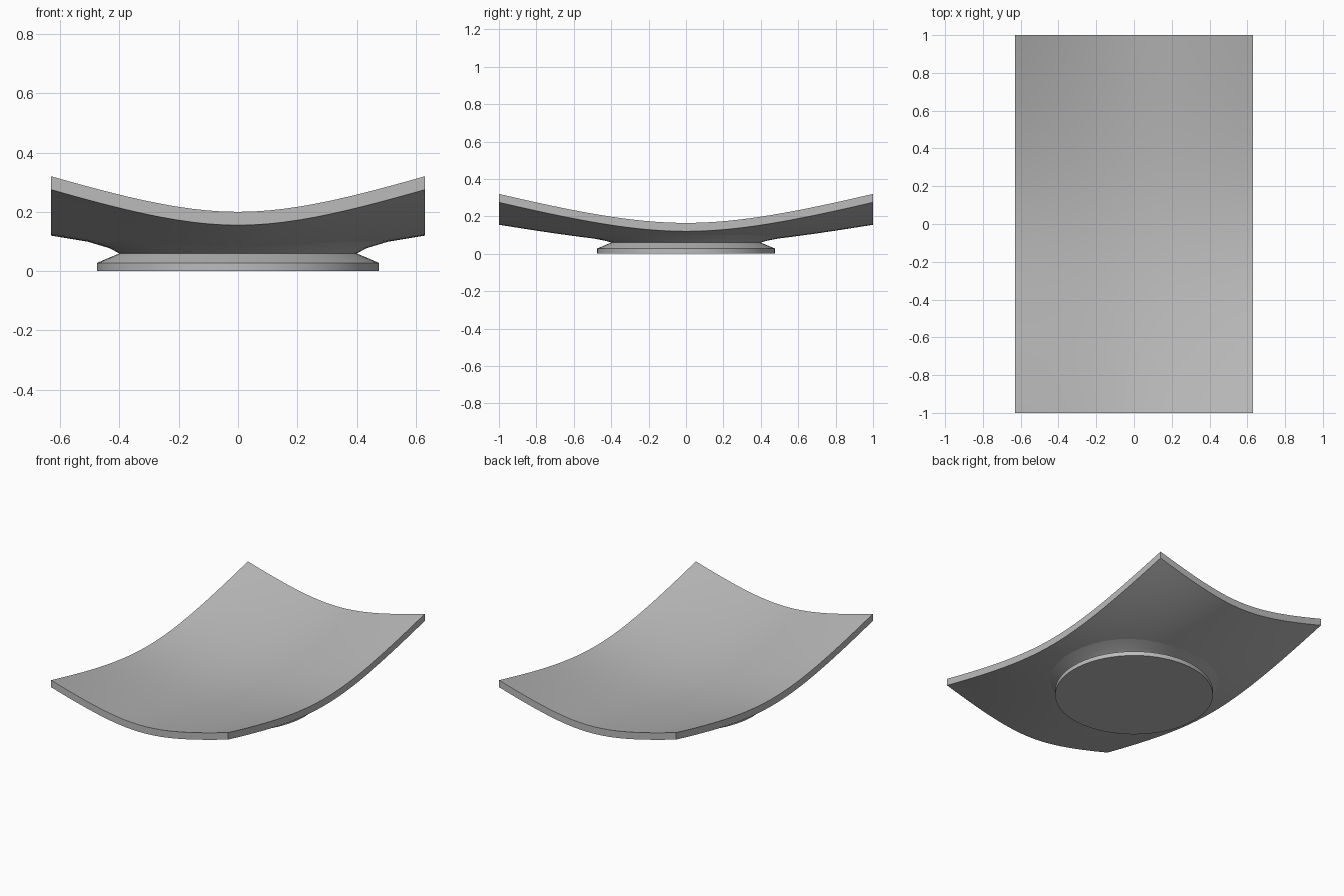
import bpy
import bmesh
from math import sin, cos, pi, sqrt

cube = bpy.data.objects.get("Cube")
if cube:
    bpy.data.objects.remove(cube, do_unlink=True)

HALF_X, HALF_Y, THICK = 0.63, 1.0, 0.045
SEGMENTS = 64

gray = bpy.data.materials.new("plain gray")
gray.use_nodes = True
gray.diffuse_color = (0.5, 0.5, 0.5, 1)
gray.node_tree.nodes["Principled BSDF"].inputs["Base Color"].default_value = (0.5, 0.5, 0.5, 1)


def curl(u, k=0.6):
    """Rounded in the middle, nearly straight towards the rim; 0 to 1."""
    return (sqrt(u * u + k * k) - k) / (sqrt(1 + k * k) - k)


def top_height(x, y):
    f, g = curl(x / HALF_X), curl(y / HALF_Y)
    return 0.093 + 0.072 * f + 0.107 * g + 0.048 * f * g


def finish(bm, name, angle):
    bmesh.ops.recalc_face_normals(bm, faces=bm.faces)
    mesh = bpy.data.meshes.new(name)
    bm.to_mesh(mesh)
    bm.free()
    mesh.materials.append(gray)
    obj = bpy.data.objects.new(name, mesh)
    bpy.context.collection.objects.link(obj)
    bpy.ops.object.select_all(action='DESELECT')
    obj.select_set(True)
    bpy.context.view_layer.objects.active = obj
    bpy.ops.object.shade_smooth_by_angle(angle=angle)
    return obj


# Curved rectangular plate: a bent grid, extruded down to its thickness
bm = bmesh.new()
bmesh.ops.create_grid(bm, x_segments=24, y_segments=36, size=1)
for v in bm.verts:
    v.co.x *= HALF_X
    v.co.y *= HALF_Y
    v.co.z = top_height(v.co.x, v.co.y)
lower = bmesh.ops.extrude_face_region(bm, geom=bm.faces[:], use_keep_orig=True)
for v in lower["geom"]:
    if isinstance(v, bmesh.types.BMVert):
        v.co.z -= THICK
finish(bm, "curved_plate", pi / 6)


# Round foot with a pinched waist that flares into the underside of the plate
def ring(bm, radius, height):
    verts = []
    for i in range(SEGMENTS):
        a = 2 * pi * i / SEGMENTS
        x, y = radius * cos(a), radius * sin(a)
        z = height(x, y) if callable(height) else height
        verts.append(bm.verts.new((x, y, z)))
    return verts


def underside(x, y):
    return top_height(x, y) - THICK + 0.002


def flare(x, y):
    return 0.4 * 0.06 + 0.6 * underside(x, y)


bm = bmesh.new()
rings = [ring(bm, r, z) for r, z in (
    (0.475, 0), (0.475, 0.028), (0.4, 0.06), (0.435, flare), (0.52, underside))]
for low, high in zip(rings, rings[1:]):
    for i in range(SEGMENTS):
        j = (i + 1) % SEGMENTS
        bm.faces.new((low[i], low[j], high[j], high[i]))
bm.faces.new(rings[0])
finish(bm, "round_foot", pi / 5)
